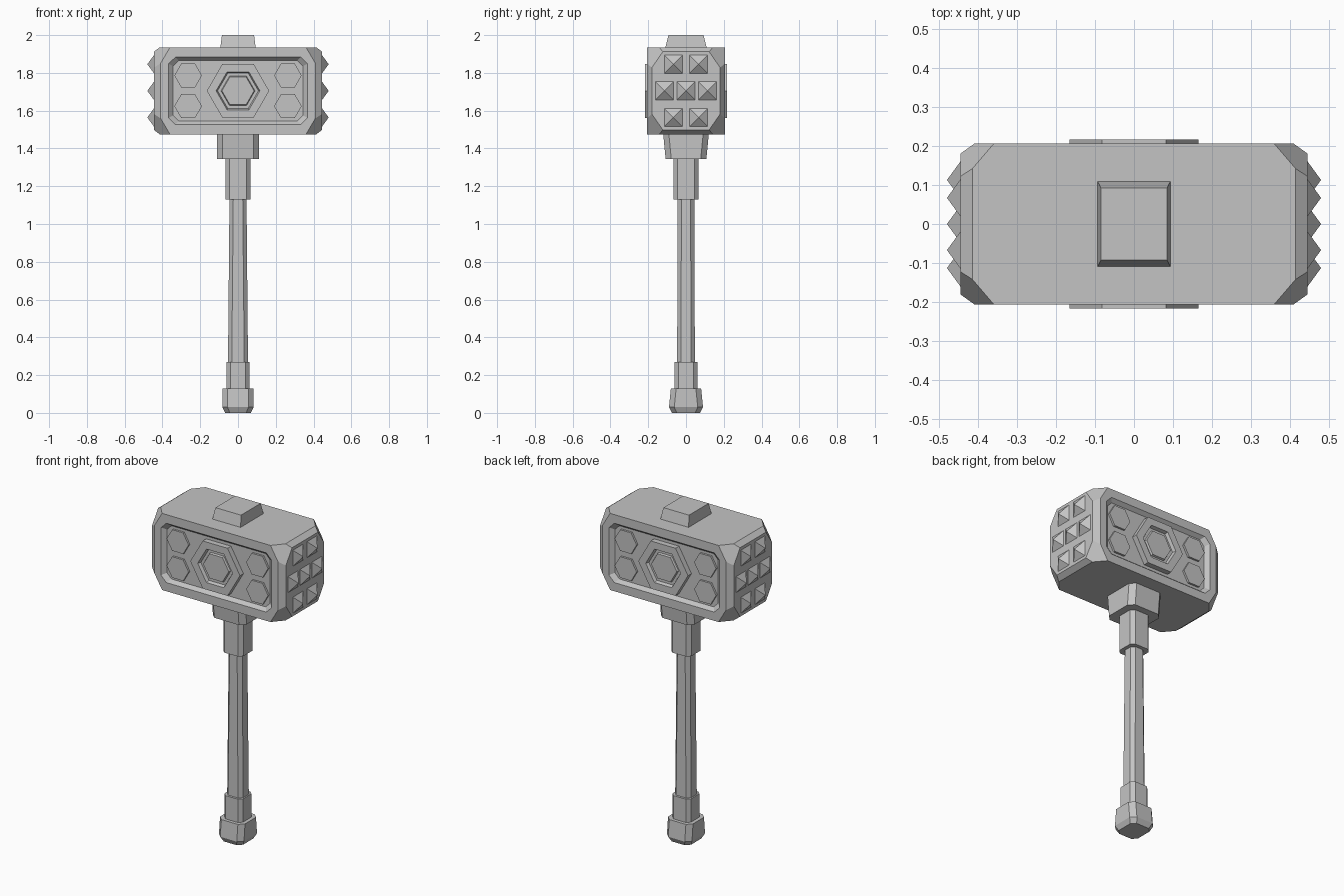
import bpy, bmesh, math
from mathutils import Matrix, Vector

if "Cube" in bpy.data.objects:
    bpy.data.objects.remove(bpy.data.objects["Cube"], do_unlink=True)

# Single flat material
COLOUR = (0.55, 0.55, 0.55, 1)
grey = bpy.data.materials.new("stone_grey")
grey.use_nodes = True
grey.diffuse_color = COLOUR
grey.node_tree.nodes["Principled BSDF"].inputs["Base Color"].default_value = COLOUR

MID = 1.705            # height of the head's centre
HX, HY, HZ = 0.445, 0.206, 0.23


def finish(name, bm, recalc=True):
    if recalc:
        bmesh.ops.recalc_face_normals(bm, faces=bm.faces)
    mesh = bpy.data.meshes.new(name)
    bm.to_mesh(mesh)
    bm.free()
    mesh.materials.append(grey)
    obj = bpy.data.objects.new(name, mesh)
    bpy.context.collection.objects.link(obj)
    return obj


def loft(name, rings):
    """Skin a stack of matching rings and cap both ends."""
    bm = bmesh.new()
    loops = [[bm.verts.new(p) for p in ring] for ring in rings]
    n = len(loops[0])
    for a, b in zip(loops, loops[1:]):
        for i in range(n):
            j = (i + 1) % n
            bm.faces.new((a[i], a[j], b[j], b[i]))
    bm.faces.new(loops[0])
    bm.faces.new(loops[-1])
    return finish(name, bm)


def cut_square(z, x, y, c):
    """Rectangle with cut corners at height z."""
    return [(x, c - y, z), (x, y - c, z), (x - c, y, z), (c - x, y, z),
            (-x, y - c, z), (-x, c - y, z), (c - x, -y, z), (x - c, -y, z)]


def hexagon(cx, cz, r, y):
    return [(cx + r * math.cos(k * math.pi / 3), y, cz + r * math.sin(k * math.pi / 3))
            for k in range(6)]


# Handle parts: (height, half width, half depth, corner cut)
loft("pommel", [cut_square(*s) for s in (
    (0, 0.068, 0.074, 0.025), (0.03, 0.083, 0.09, 0.028), (0.13, 0.083, 0.08, 0.028))])
loft("lower_sleeve", [cut_square(*s) for s in (
    (0.12, 0.061, 0.06, 0.02), (0.27, 0.061, 0.06, 0.02))])
loft("shaft", [cut_square(*s) for s in (
    (0.26, 0.053, 0.047, 0.02), (1.14, 0.045, 0.044, 0.02))])
loft("upper_sleeve", [cut_square(*s) for s in (
    (1.13, 0.067, 0.066, 0.022), (1.35, 0.067, 0.066, 0.022))])
loft("collar", [cut_square(*s) for s in (
    (1.345, 0.112, 0.108, 0.03), (1.48, 0.112, 0.121, 0.03))])

# Top cap: tapered block
cap = [[(sx * x, sy * y, z) for sx, sy in ((1, 1), (-1, 1), (-1, -1), (1, -1))]
       for x, y, z in ((0.094, 0.11, 1.93), (0.085, 0.093, 2.0))]
loft("top_cap", cap)

# Head: block with bevelled end edges and cut corners
bm = bmesh.new()
bmesh.ops.create_cube(bm, size=2, matrix=Matrix.Diagonal((HX, HY, HZ, 1)))


def slice_off(point, normal):
    geom = bm.verts[:] + bm.edges[:] + bm.faces[:]
    cut = bmesh.ops.bisect_plane(bm, geom=geom, plane_co=point, plane_no=normal,
                                 clear_outer=True)
    edges = [e for e in cut["geom_cut"] if isinstance(e, bmesh.types.BMEdge)]
    bmesh.ops.contextual_create(bm, geom=edges)


for sx in (-1, 1):
    for s in (-1, 1):
        slice_off((sx * 0.41, s * HY, 0), Vector((sx * 0.025, s * 0.035, 0)))
        slice_off((sx * 0.415, 0, s * HZ), Vector((sx * 0.023, 0, s * 0.03)))
for sx in (-1, 1):
    for sy in (-1, 1):
        for sz in (-1, 1):
            slice_off((sx * 0.36, sy * HY, sz * HZ),
                      Vector((sx * 1.167, sy, sz * 0.69)))
bmesh.ops.recalc_face_normals(bm, faces=bm.faces)


def inset_panel(face, w, h, c, y):
    """Inset the eight-sided face and fit it to a cut-corner rectangle."""
    bmesh.ops.inset_individual(bm, faces=[face], thickness=0.004)
    side = math.copysign(1, face.calc_center_median().y)
    for sx in (-1, 1):
        for sz in (-1, 1):
            corner = [v for v in face.verts if v.co.x * sx > 0 and v.co.z * sz > 0]
            corner.sort(key=lambda v: abs(v.co.x))
            corner[0].co = (sx * (w - c), side * y, sz * h)
            corner[-1].co = (sx * w, side * y, sz * (h - c))


# Recessed panels on the front and back
for face in [f for f in bm.faces if abs(f.normal.y) > 0.99]:
    inset_panel(face, 0.367, 0.178, 0.035, HY)
    inset_panel(face, 0.343, 0.16, 0.03, 0.184)
bmesh.ops.translate(bm, verts=bm.verts, vec=(0, 0, MID))
finish("head", bm, recalc=False)

# Hexagon ornaments on both panels
for side, label in ((-1, "front"), (1, "back")):
    profile = ((0.165, 0.18), (0.165, 0.217), (0.116, 0.217), (0.108, 0.198),
               (0.09, 0.198), (0.085, 0.209))
    loft(label + "_centre_hexagon",
         [hexagon(0, MID, r, side * y) for r, y in profile])
    for sx, across in ((-1, "right"), (1, "left")):
        for sz, level in ((-1, "lower"), (1, "upper")):
            loft(f"{label}_{level}_{across}_hexagon",
                 [hexagon(sx * 0.264, MID + sz * 0.081, 0.073, side * y)
                  for y in (0.18, 0.196)])

# Pyramid studs on both striking ends
STUDS = [(y, z) for z in (-0.141, 0.141) for y in (-0.067, 0.067)]
STUDS += [(y, 0) for y in (-0.113, 0, 0.113)]
for sx, label in ((-1, "right"), (1, "left")):
    bm = bmesh.new()
    for y, z in STUDS:
        place = (Matrix.Translation((sx * (HX + 0.017), y, MID + z))
                 @ Matrix.Rotation(sx * math.pi / 2, 4, "Y")
                 @ Matrix.Rotation(math.pi / 4, 4, "Z"))
        bmesh.ops.create_cone(bm, cap_ends=True, segments=4, radius1=0.07,
                              radius2=0, depth=0.036, matrix=place)
    finish(label + "_studs", bm)
